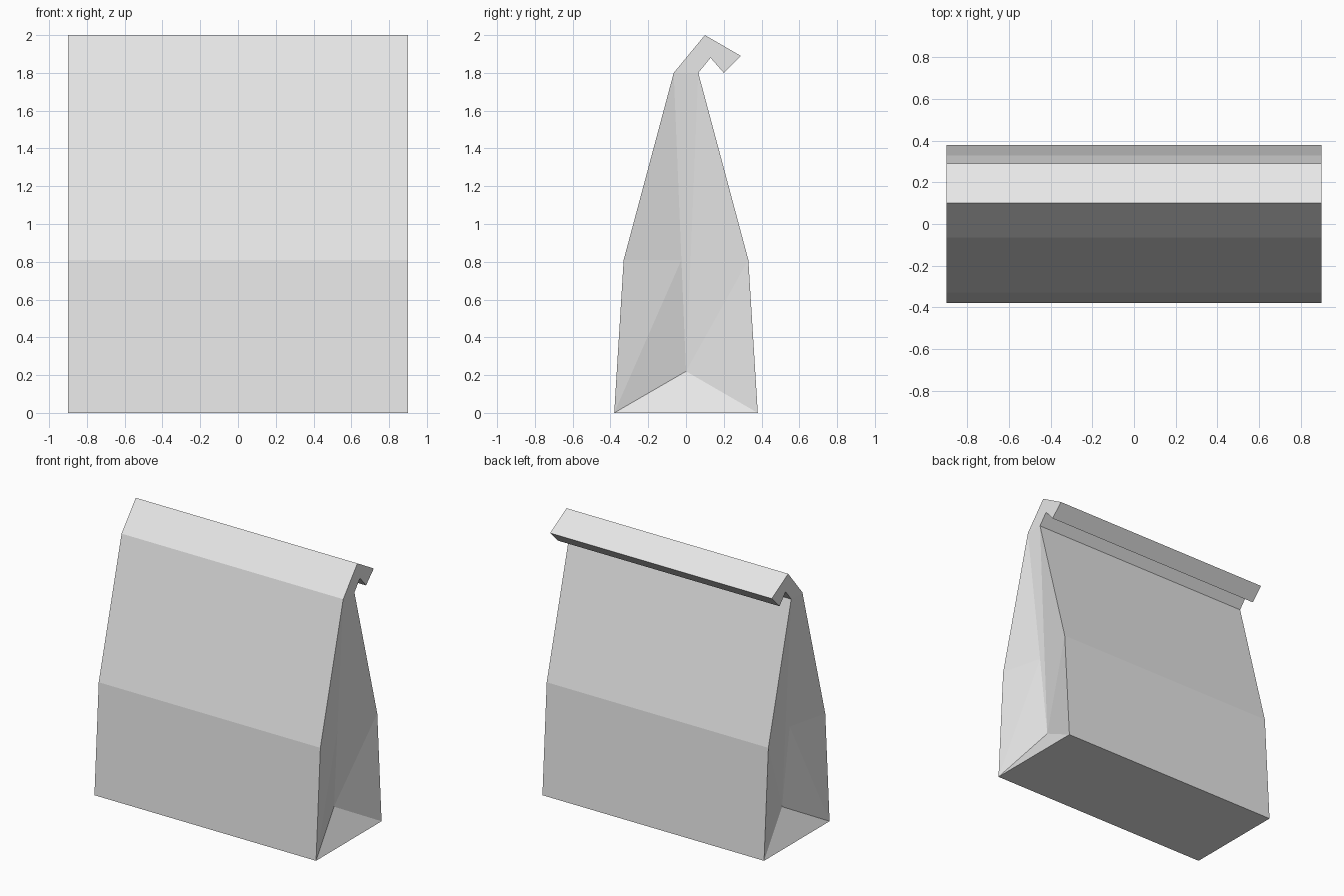
import bpy
import bmesh

cube = bpy.data.objects.get("Cube")
if cube:
    bpy.data.objects.remove(cube, do_unlink=True)

HALF = 0.9      # half width of the bag
TUCK = 0.12     # how far the side folds sink in at the bottom
FOLD_Z = 0.22   # height of the lowest point of the side fold
NECK_Z = 1.8    # where the rolled top begins

paper = bpy.data.materials.new("plain_grey_paper")
paper.use_nodes = True
grey = (0.8, 0.8, 0.8, 1)
paper.diffuse_color = grey
paper.node_tree.nodes["Principled BSDF"].inputs["Base Color"].default_value = grey


def finish(bm, name):
    """Turn a bmesh into a flat-shaded paper object."""
    bmesh.ops.recalc_face_normals(bm, faces=bm.faces)
    mesh = bpy.data.meshes.new(name)
    bm.to_mesh(mesh)
    bm.free()
    mesh.materials.append(paper)
    bpy.context.collection.objects.link(bpy.data.objects.new(name, mesh))


# Bag body: flat front, back and base, with a tucked fold on each side
panel = [(0.38, 0), (0.33, 0.81), (0.065, NECK_Z)]   # (half depth, height)
t = (NECK_Z - panel[1][1]) / (NECK_Z - FOLD_Z)       # along the fold, from the neck

bm = bmesh.new()
sides = []
for sx in (1, -1):
    front = [bm.verts.new((sx * HALF, -y, z)) for y, z in panel]
    back = [bm.verts.new((sx * HALF, y, z)) for y, z in panel]
    apex = bm.verts.new((sx * (HALF - TUCK), 0, FOLD_Z))
    fold_f, fold_b = [
        bm.verts.new((sx * (HALF - TUCK * t), sy * panel[2][0] * (1 - t), panel[1][1]))
        for sy in (-1, 1)]
    gusset = [
        (front[0], back[0], apex),
        (front[0], fold_f, apex), (front[0], front[1], fold_f),
        (front[1], front[2], fold_f),
        (back[0], back[1], apex), (back[1], fold_b, apex),
        (back[1], back[2], fold_b),
        (apex, fold_f, fold_b), (fold_f, front[2], back[2], fold_b),
    ]
    for face in gusset:
        bm.faces.new(face)
    sides.append((front, back))

(right_front, right_back), (left_front, left_back) = sides
for a, b in ((right_front, left_front), (right_back, left_back)):
    for i in range(2):
        bm.faces.new((a[i], a[i + 1], b[i + 1], b[i]))
bm.faces.new((right_front[0], right_back[0], left_back[0], left_front[0]))
finish(bm, "bag_body")

# Folded top: hooked profile running the full width, open where it meets the body
hook = [(-0.065, NECK_Z), (0.1, 2.0), (0.29, 1.89),
        (0.2, NECK_Z), (0.13, 1.88), (0.065, NECK_Z)]
bm = bmesh.new()
ends = [[bm.verts.new((sx * HALF, y, z)) for y, z in hook] for sx in (1, -1)]
for end in ends:
    bm.faces.new(end)
for i in range(len(hook) - 1):
    bm.faces.new((ends[0][i], ends[0][i + 1], ends[1][i + 1], ends[1][i]))
finish(bm, "folded_top")
